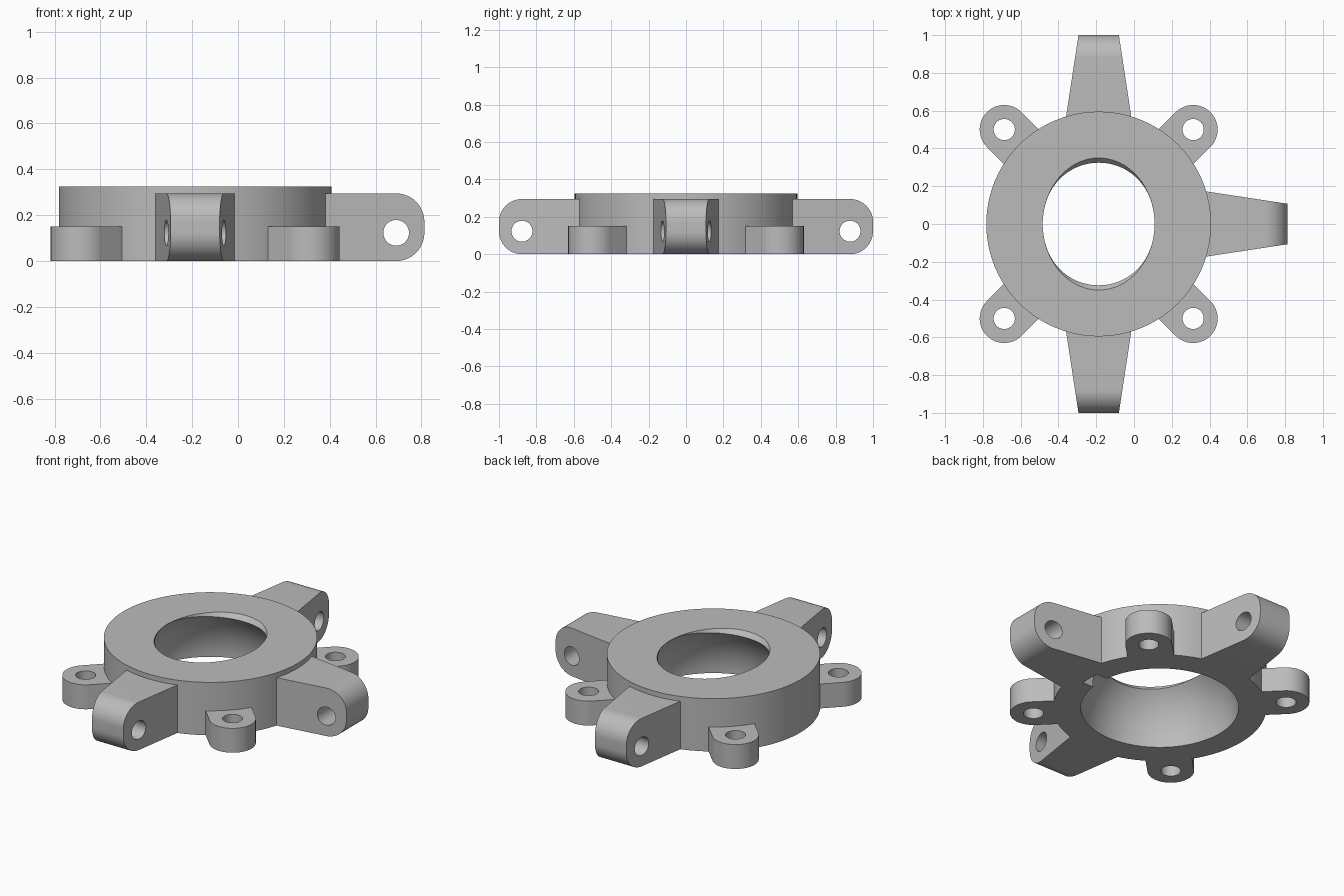
import bpy
import bmesh
from math import pi, sin, cos, sqrt, radians
from mathutils import Matrix

cube = bpy.data.objects.get("Cube")
if cube:
    bpy.data.objects.remove(cube, do_unlink=True)

CENTRE_X = -0.187          # ring axis
RING_R, RING_H = 0.595, 0.325
SOCKET_R = 0.44            # spherical cavity, centred on the base plane

grey = bpy.data.materials.new("light_grey")
grey.use_nodes = True
grey.diffuse_color = (0.5, 0.5, 0.5, 1)
grey.node_tree.nodes["Principled BSDF"].inputs["Base Color"].default_value = (0.5, 0.5, 0.5, 1)


def make_object(name, bm):
    bmesh.ops.recalc_face_normals(bm, faces=bm.faces)
    mesh = bpy.data.meshes.new(name)
    bm.to_mesh(mesh)
    bm.free()
    ob = bpy.data.objects.new(name, mesh)
    bpy.context.collection.objects.link(ob)
    return ob


def arc(cx, cy, r, start, end, steps=16):
    angles = [radians(start + (end - start) * i / steps) for i in range(steps + 1)]
    return [(cx + r * cos(a), cy + r * sin(a)) for a in angles]


def prism(name, lower, upper):
    """Closed solid between two matching outlines."""
    bm = bmesh.new()
    a = [bm.verts.new(p) for p in lower]
    b = [bm.verts.new(p) for p in upper]
    bm.faces.new(a)
    bm.faces.new(b)
    for i in range(len(a)):
        j = (i + 1) % len(a)
        bm.faces.new((a[i], a[j], b[j], b[i]))
    return make_object(name, bm)


def cylinder_cutter(radius, depth, matrix, segments=48):
    bm = bmesh.new()
    bmesh.ops.create_cone(bm, cap_ends=True, segments=segments, radius1=radius,
                          radius2=radius, depth=depth, matrix=matrix)
    return make_object("cutter", bm)


def cut(ob, cutter):
    """Subtract the cutter, then remove it."""
    mod = ob.modifiers.new("cut", 'BOOLEAN')
    mod.operation, mod.solver, mod.object = 'DIFFERENCE', 'EXACT', cutter
    graph = bpy.context.evaluated_depsgraph_get()
    mesh = bpy.data.meshes.new_from_object(ob.evaluated_get(graph))
    ob.modifiers.clear()
    ob.data = mesh
    bpy.data.objects.remove(cutter, do_unlink=True)


def finish(ob):
    ob.data.materials.clear()
    ob.data.materials.append(grey)
    ob.location.x = CENTRE_X
    bpy.ops.object.select_all(action='DESELECT')
    ob.select_set(True)
    bpy.context.view_layer.objects.active = ob
    bpy.ops.object.shade_smooth_by_angle(angle=radians(25))


def place_copies(master, names, angles):
    for name, angle in zip(names, angles):
        ob = bpy.data.objects.new(name, master.data.copy())
        bpy.context.collection.objects.link(ob)
        ob.data.transform(Matrix.Rotation(radians(angle), 4, 'Z'))
        finish(ob)
    bpy.data.objects.remove(master, do_unlink=True)


# Ring with spherical socket, lathed from its section
top_angle = math_top = 90 - radians(0)
rim = sqrt(SOCKET_R ** 2 - RING_H ** 2)
steps = 16
section = [(SOCKET_R, 0), (RING_R, 0), (RING_R, RING_H), (rim, RING_H)]
for i in range(steps - 1, 0, -1):
    z = RING_H * i / steps
    section.append((sqrt(SOCKET_R ** 2 - z * z), z))
bm = bmesh.new()
verts = [bm.verts.new((r, 0, z)) for r, z in section]
edges = [bm.edges.new((verts[i], verts[(i + 1) % len(verts)])) for i in range(len(verts))]
bmesh.ops.spin(bm, geom=verts + edges, cent=(0, 0, 0), axis=(0, 0, 1),
               angle=2 * pi, steps=96, use_merge=False)
bmesh.ops.remove_doubles(bm, verts=bm.verts, dist=1e-4)
ring = make_object("ring", bm)

# Oval flare of the upper opening, widening along y only
low = arc(0, 0, 0.296, 0, 360, 96)[:-1]
cut(ring, prism("cutter", [(x, y, 0.265) for x, y in low],
                [(x, y * 0.363 / 0.296, 0.34) for x, y in low]))

# Small notch in the socket wall, under the single side arm
bm = bmesh.new()
bmesh.ops.create_cube(bm, size=1, matrix=Matrix.Translation((0.43, 0, 0.03))
                      @ Matrix.Diagonal((0.16, 0.12, 0.16, 1)))
cut(ring, make_object("cutter", bm))
finish(ring)

# Tapered arms with rounded tips and a cross pin hole
ARM_H, TIP_R, ROOT = 0.295, 0.123, 0.55
outline = ([(ROOT, 0)] + arc(1 - TIP_R, TIP_R, TIP_R, -90, 0)
           + arc(1 - TIP_R, ARM_H - TIP_R, TIP_R, 0, 90) + [(ROOT, ARM_H)])


def half_width(x):
    return 0.107 + (1 - x) * 0.152


arm = prism("arm", [(x, -half_width(x), z) for x, z in outline],
            [(x, half_width(x), z) for x, z in outline])
cut(arm, cylinder_cutter(0.056, 0.6, Matrix.Translation((1 - TIP_R, 0, TIP_R))
                         @ Matrix.Rotation(pi / 2, 4, 'X')))
place_copies(arm, ["left_arm", "back_arm", "front_arm"], [0, 90, -90])

# Round-ended screw lugs
LUG_X, LUG_R, LUG_H = 0.5 * sqrt(2), 0.13, 0.15
outline = [(0.52, -LUG_R)] + arc(LUG_X, 0, LUG_R, -90, 90, 32) + [(0.52, LUG_R)]
lug = prism("lug", [(x, y, 0) for x, y in outline], [(x, y, LUG_H) for x, y in outline])
cut(lug, cylinder_cutter(0.056, 0.6, Matrix.Translation((LUG_X, 0, 0.07))))
place_copies(lug, ["back_left_lug", "back_right_lug", "front_right_lug", "front_left_lug"],
             [45, 135, 225, 315])
